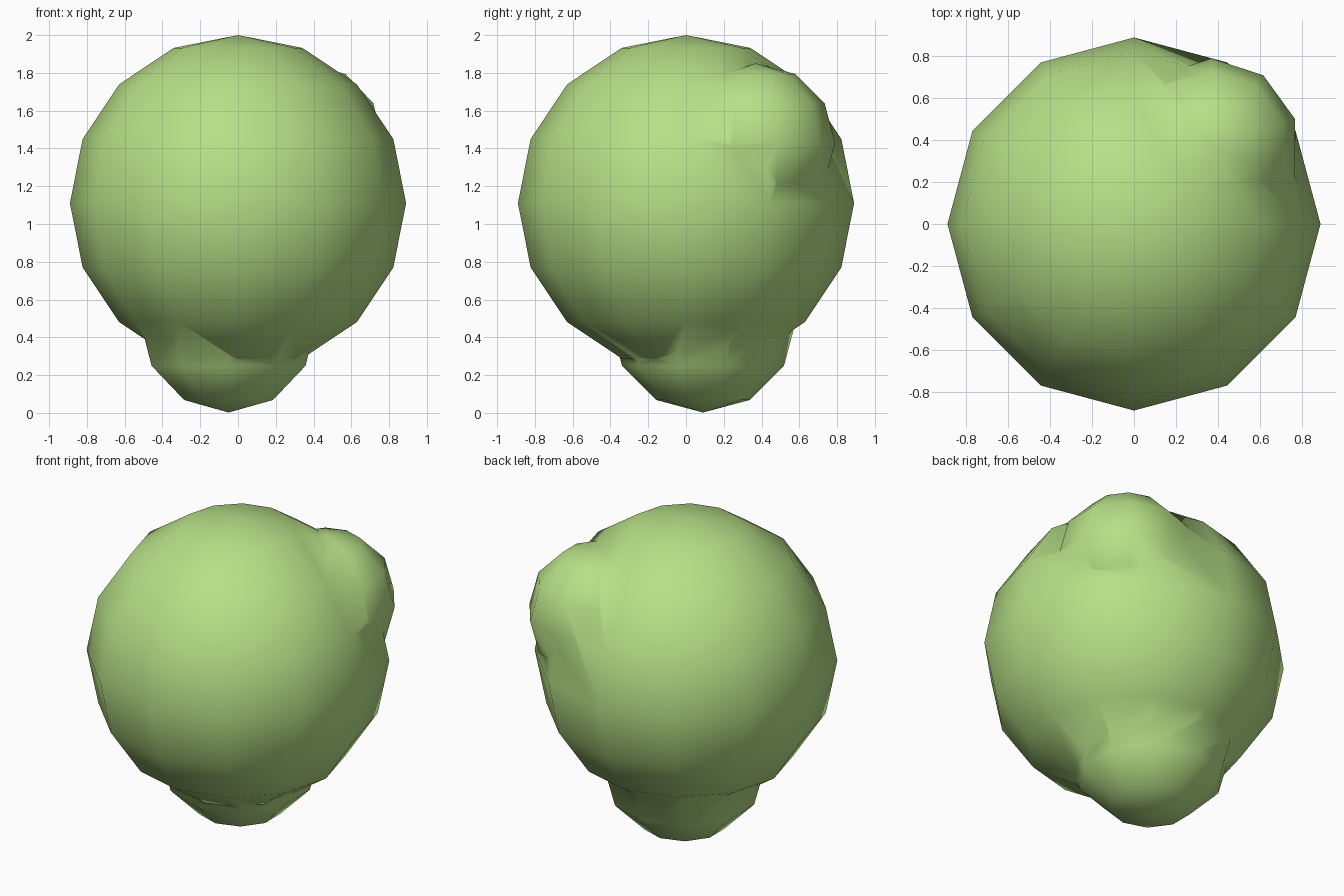
import bpy, bmesh
from mathutils import Matrix

if "Cube" in bpy.data.objects:
    bpy.data.objects.remove(bpy.data.objects["Cube"])

green = bpy.data.materials.new("green")
green.diffuse_color = (0.47, 0.74, 0.24, 1)
green.use_nodes = True
green.node_tree.nodes["Principled BSDF"].inputs["Base Color"].default_value = green.diffuse_color


def ball(name, centre, radius, segments, rings):
    bm = bmesh.new()
    bmesh.ops.create_uvsphere(bm, u_segments=segments, v_segments=rings, radius=radius)
    # keep one row of vertices on the y axis
    if max(v.co.y for v in bm.verts) < radius - 1e-4:
        bm.transform(Matrix.Rotation(1.5707963, 4, 'Z'))
    bm.transform(Matrix.Translation(centre))
    for f in bm.faces:
        f.smooth = True
    mesh = bpy.data.meshes.new(name)
    bm.to_mesh(mesh)
    bm.free()
    mesh.materials.append(green)
    obj = bpy.data.objects.new(name, mesh)
    bpy.context.collection.objects.link(obj)
    return obj


# large body with two smaller lobes merged into it
body = ball("body", (0, 0, 1.11), 0.89, 12, 8)
lobes = [
    ball("lower_lobe", (-0.05, 0.09, 0.497), 0.495, 10, 6),
    ball("upper_lobe", (0.37, 0.37, 1.43), 0.42, 10, 6),
]

bpy.context.view_layer.objects.active = body
for lobe in lobes:
    union = body.modifiers.new(lobe.name, 'BOOLEAN')
    union.operation = 'UNION'
    union.solver = 'EXACT'
    union.object = lobe
    bpy.ops.object.modifier_apply(modifier=union.name)
    bpy.data.objects.remove(lobe)

for f in body.data.polygons:
    f.use_smooth = True
